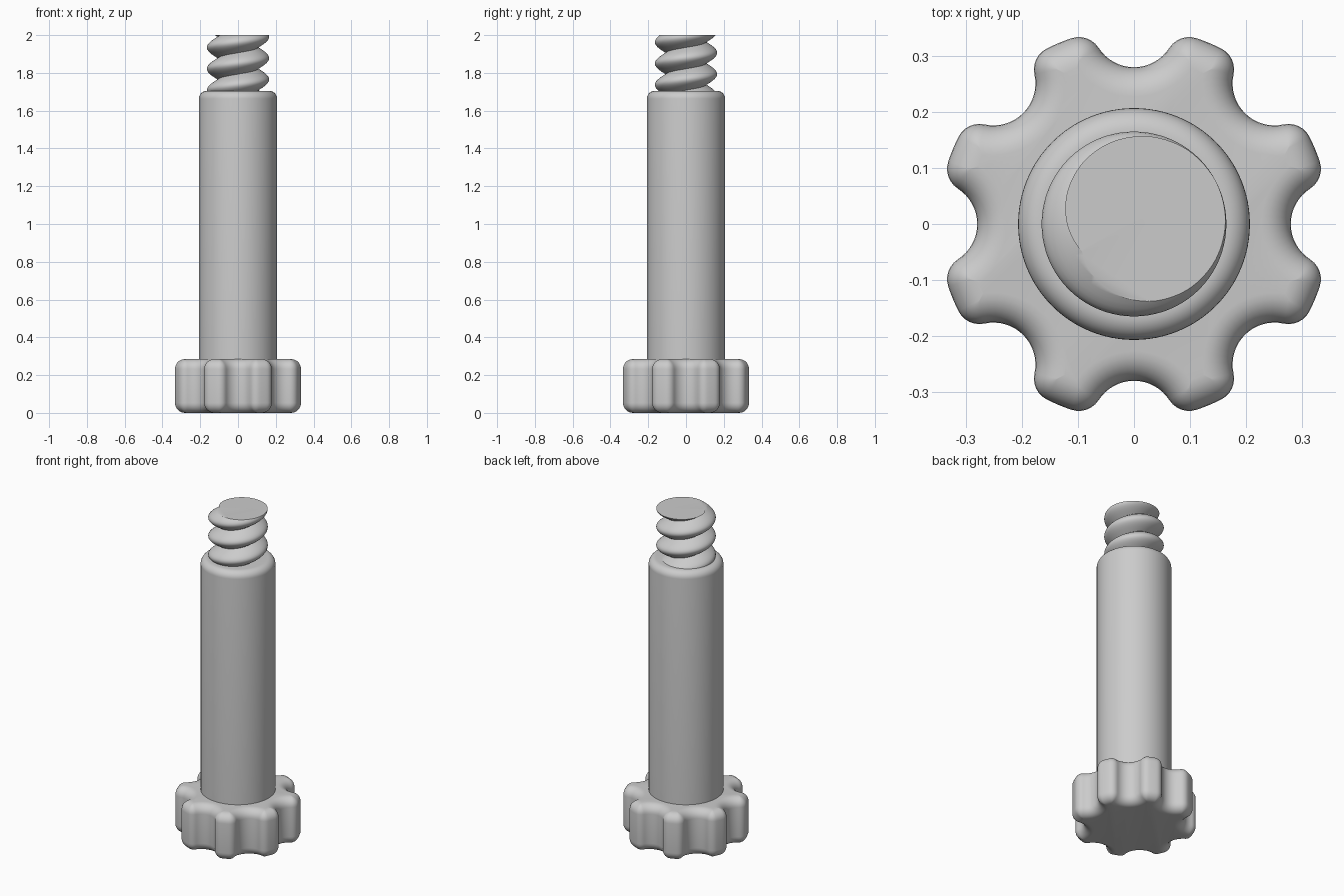
import bpy, bmesh
from math import sin, cos, pi, acos, atan2, radians

cube = bpy.data.objects.get("Cube")
if cube:
    bpy.data.objects.remove(cube)

GREY = (0.6, 0.6, 0.6, 1)
grey = bpy.data.materials.new("plain grey")
grey.use_nodes = True
grey.diffuse_color = GREY
grey.node_tree.nodes["Principled BSDF"].inputs["Base Color"].default_value = GREY


def finish(bm, name):
    bmesh.ops.recalc_face_normals(bm, faces=bm.faces)
    mesh = bpy.data.meshes.new(name)
    bm.to_mesh(mesh)
    bm.free()
    mesh.materials.append(grey)
    obj = bpy.data.objects.new(name, mesh)
    bpy.context.collection.objects.link(obj)
    bpy.ops.object.select_all(action='DESELECT')
    bpy.context.view_layer.objects.active = obj
    obj.select_set(True)
    bpy.ops.object.shade_smooth_by_angle(angle=radians(35))
    return obj


def loft(rings, name):
    """Skin a stack of equal-length point rings and cap both ends."""
    bm = bmesh.new()
    rows = [[bm.verts.new(p) for p in ring] for ring in rings]
    n = len(rows[0])
    for a, b in zip(rows, rows[1:]):
        for i in range(n):
            k = (i + 1) % n
            bm.faces.new((a[i], a[k], b[k], b[i]))
    bm.faces.new(rows[0][::-1])
    bm.faces.new(rows[-1])
    return finish(bm, name)


def arc(cx, cy, r, a0, a1, n):
    return [(cx + r * cos(a0 + (a1 - a0) * i / n),
             cy + r * sin(a0 + (a1 - a0) * i / n)) for i in range(n + 1)]


# Scalloped outline: notch arcs, corner arcs and rim arcs, inset by d
def knob_outline(d, lobes=8):
    centre, notch = 0.355, 0.075 + d
    rim, corner = 0.35 - d, max(0.042 - d, 0.001)
    reach = rim - corner
    a = acos((reach**2 + centre**2 - (notch + corner)**2) / (2 * reach * centre))
    fx, fy = reach * cos(a), reach * sin(a)
    touch = atan2(fy, fx - centre)
    half = arc(centre, 0, notch, pi, touch, 8)
    half += arc(fx, fy, corner, touch - pi, a - 2 * pi if touch - pi > pi else a, 6)[1:]
    half += arc(0, 0, rim, a, pi / lobes, 2)[1:]
    sector = [(x, -y) for x, y in half[:0:-1]] + half[:-1]
    pts = []
    for k in range(lobes):
        c, s = cos(2 * pi * k / lobes), sin(2 * pi * k / lobes)
        pts += [(x * c - y * s, x * s + y * c) for x, y in sector]
    return pts


# Knob with rounded top and bottom rims
HEIGHT, ROUND, STEPS = 0.285, 0.053, 7
curve = [(ROUND * (1 - sin(t)), ROUND * (1 - cos(t)))
         for t in (pi / 2 * i / STEPS for i in range(STEPS + 1))]
layers = curve + [(d, HEIGHT - z) for d, z in reversed(curve)]
layers = [(d, z) for d, z in layers]
loft([[(x, y, z) for x, y in knob_outline(d)] for d, z in layers], "knob")

# Shaft with a rounded shoulder
SEG, RADIUS, TOP, SHOULDER = 96, 0.207, 1.705, 0.042
profile = [(RADIUS, 0.2)] + [(RADIUS - SHOULDER + x, TOP - SHOULDER + z)
                             for x, z in arc(0, 0, SHOULDER, 0, pi / 2, 8)]
loft([[(x, y, z) for x, y in arc(0, 0, r, 0, 2 * pi * (1 - 1 / SEG), SEG - 1)]
      for r, z in profile], "shaft")

# Screw thread: rounded ridge swept up a helix, then cut flat at the top
PITCH, TURNS, PROFILE, CREST = 0.113, 5, 14, radians(28)
bm = bmesh.new()
rows = []
for i in range(TURNS * SEG + 1):
    angle = CREST + 2 * pi * i / SEG
    z0 = 2 - (TURNS - 1) * PITCH + PITCH * i / SEG
    row = []
    for j in range(PROFILE + 1):
        u = 2 * j / PROFILE - 1
        r = 0.105 + 0.06 * cos(u * pi / 2)
        row.append(bm.verts.new((r * cos(angle), r * sin(angle), z0 + u * PITCH / 2)))
    rows.append(row)
for a, b in zip(rows, rows[1:]):
    for j in range(PROFILE):
        bm.faces.new((a[j], b[j], b[j + 1], a[j + 1]))
bmesh.ops.remove_doubles(bm, verts=bm.verts, dist=0.0005)
cut = bmesh.ops.bisect_plane(bm, geom=bm.verts[:] + bm.edges[:] + bm.faces[:],
                             plane_co=(0, 0, 2), plane_no=(0, 0, 1), clear_outer=True)
rim = [e for e in cut["geom_cut"] if isinstance(e, bmesh.types.BMEdge)]
bmesh.ops.contextual_create(bm, geom=rim)
finish(bm, "screw_thread")
